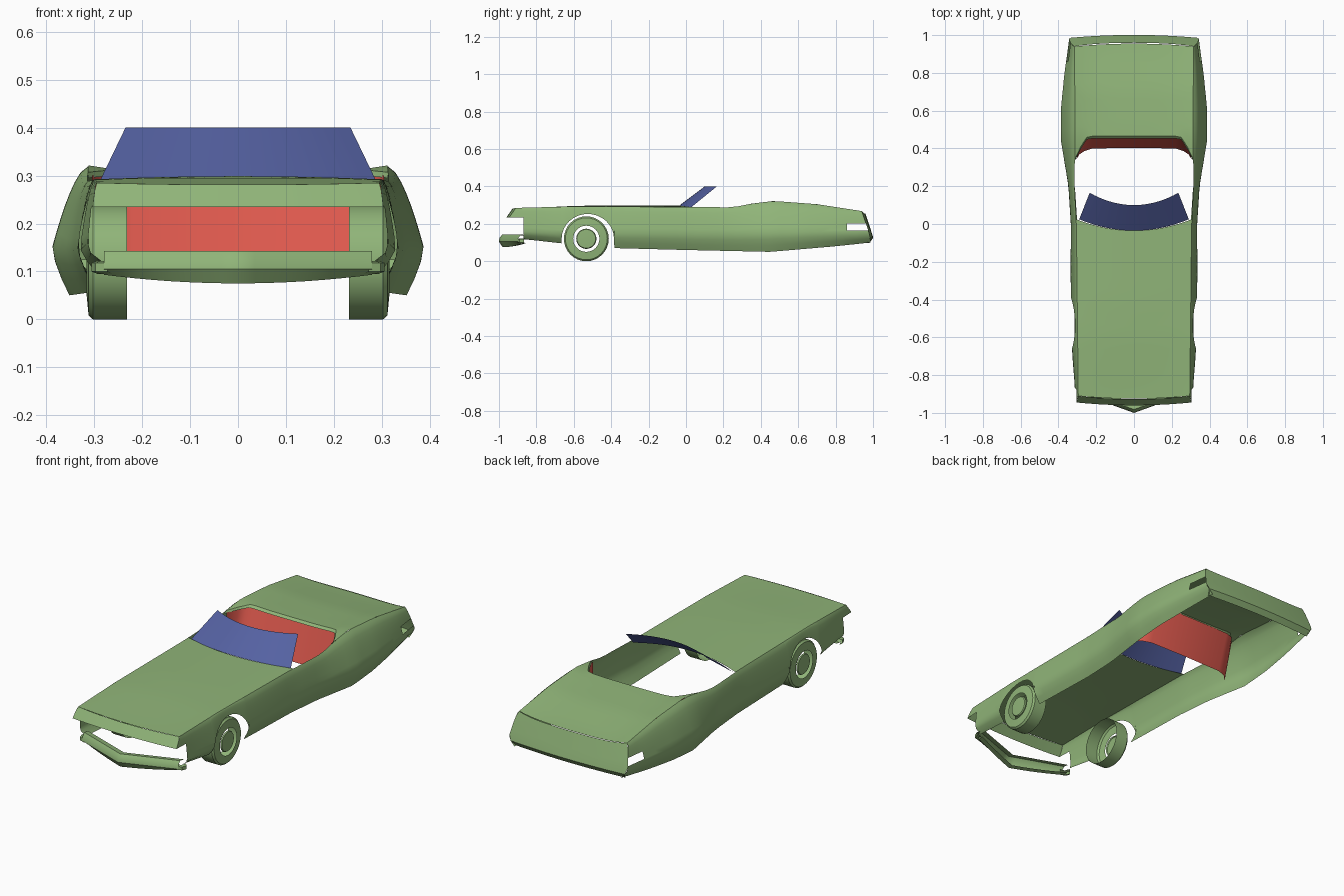
import bpy, bmesh, math

cube = bpy.data.objects.get("Cube")
if cube:
    bpy.data.objects.remove(cube, do_unlink=True)


def material(name, rgb):
    m = bpy.data.materials.new(name)
    m.use_nodes = True
    m.diffuse_color = (*rgb, 1)
    m.node_tree.nodes["Principled BSDF"].inputs["Base Color"].default_value = (*rgb, 1)
    return m


GREEN = material("green paint", (0.28, 0.46, 0.19))
RED = material("red trim", (0.73, 0.10, 0.075))
BLUE = material("blue glass", (0.09, 0.12, 0.36))


def clamp(v):
    return max(0.0, min(1.0, v))


def lerp(a, b, t):
    return a + (b - a) * t


def steps(a, b, n):
    return [lerp(a, b, i / n) for i in range(n + 1)]


def along(points, y):
    """Value of a profile given as (position, value) pairs."""
    for (a, va), (b, vb) in zip(points, points[1:]):
        if y <= b:
            return lerp(va, vb, clamp((y - a) / (b - a)))
    return points[-1][1]


def add_grid(bm, rows):
    grid = [[bm.verts.new(p) for p in row] for row in rows]
    for r, s in zip(grid, grid[1:]):
        for i in range(len(r) - 1):
            bm.faces.new((r[i], r[i + 1], s[i + 1], s[i]))


def finish(name, bm, mat, mirror=True):
    if mirror:
        copy = bmesh.ops.duplicate(bm, geom=bm.verts[:] + bm.edges[:] + bm.faces[:])["geom"]
        for v in copy:
            if isinstance(v, bmesh.types.BMVert):
                v.co.x *= -1
        bmesh.ops.reverse_faces(bm, faces=[f for f in copy if isinstance(f, bmesh.types.BMFace)])
    bmesh.ops.remove_doubles(bm, verts=bm.verts[:], dist=0.0005)
    bmesh.ops.recalc_face_normals(bm, faces=bm.faces[:])
    mesh = bpy.data.meshes.new(name)
    bm.to_mesh(mesh)
    bm.free()
    mesh.materials.append(mat)
    ob = bpy.data.objects.new(name, mesh)
    bpy.context.collection.objects.link(ob)
    bpy.ops.object.select_all(action="DESELECT")
    ob.select_set(True)
    bpy.context.view_layer.objects.active = ob
    bpy.ops.object.shade_smooth_by_angle(angle=math.radians(40))
    return ob


def cut_opening(bm, y0, y1, z0, z1):
    """Remove the skin inside a box that spans the whole width."""
    for co, no in (((0, y0, 0), (0, 1, 0)), ((0, y1, 0), (0, 1, 0)),
                   ((0, 0, z0), (0, 0, 1)), ((0, 0, z1), (0, 0, 1))):
        faces = [f for f in bm.faces if y0 - 0.1 < f.calc_center_median().y < y1 + 0.1]
        geom = set(faces)
        for f in faces:
            geom.update(f.edges)
            geom.update(f.verts)
        bmesh.ops.bisect_plane(bm, geom=list(geom), plane_co=co, plane_no=no)
    gone = []
    for f in bm.faces:
        c = f.calc_center_median()
        if y0 < c.y < y1 and z0 < c.z < z1:
            gone.append(f)
    bmesh.ops.delete(bm, geom=gone, context="FACES")


# Body profiles along the length
FRONT, REAR = -0.91, 0.94
AXLE_Y, AXLE_Z, ARCH = -0.525, 0.12, 0.14
CREST_Z = [(-0.91, 0.285), (-0.6, 0.293), (0, 0.29), (0.25, 0.288), (0.35, 0.308),
           (0.47, 0.322), (0.7, 0.305), (0.94, 0.268)]
CREST_X = [(-0.91, 0.295), (0, 0.305), (0.2, 0.315), (0.47, 0.312), (0.94, 0.315)]
BULGE_X = [(-0.91, 0.31), (-0.65, 0.33), (-0.55, 0.326), (-0.4, 0.335), (0, 0.335),
           (0.2, 0.348), (0.45, 0.388), (0.62, 0.388), (0.8, 0.37), (0.94, 0.345)]
SILL_Z = [(-0.88, 0.12), (-0.66, 0.095), (-0.38, 0.07), (0, 0.06), (0.45, 0.05),
          (0.8, 0.08), (0.94, 0.1)]
BULGE_Z = 0.15


def side_x(y, z):
    top, wide = along(CREST_X, y), along(BULGE_X, y)
    crest, sill = along(CREST_Z, y), along(SILL_Z, y)
    if z > BULGE_Z:
        return lerp(top, wide, clamp((crest - z) / (crest - BULGE_Z)) ** 0.6)
    return lerp(wide, wide - 0.035, clamp((BULGE_Z - z) / (BULGE_Z - sill)) ** 1.5)


def lean(y, z):
    """Rake of the nose and the tail."""
    drop = along(CREST_Z, y) - z
    y -= 0.035 * clamp((-0.82 - y) / 0.09) * clamp(drop / 0.05)
    return y + 0.046 * clamp((y - 0.8) / 0.14) * clamp(drop / 0.14)


def top_z(u, y):
    if y > 0.2:
        return along(CREST_Z, y) - 0.014 * (1 - u ** 4)
    return along(CREST_Z, y) + lerp(-0.004, 0.007, clamp((y + 0.9) / 0.5)) * (1 - u * u)


body = bmesh.new()
COLUMNS = steps(0, 1, 10)

# Flanks, with the lower edge following the wheel arch
stations = steps(FRONT, AXLE_Y - ARCH - 0.002, 6)
stations += [AXLE_Y - ARCH * math.cos(math.pi * i / 16) for i in range(17)]
stations += steps(AXLE_Y + ARCH + 0.002, REAR, 24)
rows = []
for y in stations:
    low = along(SILL_Z, y)
    if abs(y - AXLE_Y) <= ARCH:
        low = AXLE_Z + 0.95 * math.sqrt(max(0, ARCH ** 2 - (y - AXLE_Y) ** 2))
    high = along(CREST_Z, y)
    levels = [lerp(high, low, t ** 1.3) for t in steps(0, 1, 10)]
    rows.append([(side_x(y, z), lean(y, z), z) for z in levels])
add_grid(body, rows)
cut_opening(body, -1.1, -0.87, 0, 0.235)
cut_opening(body, 0.86, 1.1, 0.165, 0.203)

# Hood and rear deck, each with a curved edge at the cockpit
hood, deck = [], []
for u in COLUMNS:
    hood_ys = steps(FRONT - 0.015 * (1 - u * u), -0.035 + 0.06 * u * u, 14)
    rim = 0.465 - 0.12 * clamp((u - 0.78) / 0.22) ** 1.3
    deck_ys = steps(rim, REAR + 0.015 * (1 - u * u), 10)
    hood.append([(u * along(CREST_X, y), y, top_z(u, y)) for y in hood_ys])
    deck.append([(u * along(CREST_X, y), y, top_z(u, y)) for y in deck_ys])
add_grid(body, hood)
add_grid(body, deck)
# Rolled lip along the front of the deck
add_grid(body, [[r[0], (r[0][0], r[0][1] - 0.012, r[0][2] - 0.012)] for r in deck])

# Nose lip and tail panel
nose, tail = [], []
for u in COLUMNS:
    bow = 0.015 * (1 - u * u)
    nose.append([(u * side_x(FRONT, z), lean(FRONT, z) - bow, z)
                 for z in steps(top_z(u, FRONT), 0.235, 3)])
    panel = [(u * side_x(REAR, z), lean(REAR, z) + bow, z)
             for z in steps(top_z(u, REAR), 0.125, 5)]
    x, y, z = panel[-1]
    tail.append(panel + [(x * 0.97, y - 0.02, 0.098)])
add_grid(body, nose)
add_grid(body, tail)
finish("body_shell", body, GREEN)

# Front bumper: pointed bar with short wrapped ends
bumper = bmesh.new()
rows = []
for x in steps(0, 0.28, 8):
    y, low = -1 + 0.36 * x, 0.075 + 0.018 * (x / 0.28) ** 2
    rows.append([(x, y + 0.05, 0.138), (x, y + 0.018, 0.143), (x, y + 0.003, 0.125),
                 (x, y, 0.105), (x, y + 0.02, low), (x, y + 0.045, low + 0.004)])
add_grid(bumper, rows)
ends = [(0.272, -0.9), (0.298, -0.89), (0.306, -0.865)]
add_grid(bumper, [[(x - 0.012, y + 0.01, 0.122), (x, y, 0.118), (x, y, 0.1),
                   (x - 0.012, y + 0.01, 0.095)] for x, y in ends])
finish("front_bumper", bumper, GREEN)

# Windshield
glass = bmesh.new()
add_grid(glass, [[(lerp(0.29, 0.235, t) * u,
                   lerp(-0.035 + 0.06 * u * u, 0.1 + 0.065 * u * u, t),
                   lerp(0.298 - 0.012 * u * u, 0.4, t)) for t in steps(0, 1, 3)]
                 for u in COLUMNS])
finish("windshield", glass, BLUE)

# Cockpit rear wall with side wings
wall = bmesh.new()
path = [(0, 0.468), (0.22, 0.465), (0.265, 0.45), (0.29, 0.42), (0.305, 0.34)]
add_grid(wall, [[(x, y - 0.065 * t * clamp((y - 0.34) / 0.1), lerp(0.3, 0.11, t))
                 for t in steps(0, 1, 4)] for x, y in path])
finish("cockpit_rear_wall", wall, RED)


# Front wheels: hollow tyre and separate hub cap
def lathe(name, profile, side):
    bm = bmesh.new()
    rows = []
    for i in range(33):
        a = math.tau * i / 32
        rows.append([(side * x, AXLE_Y - 0.008 + r * math.cos(a), AXLE_Z + r * math.sin(a))
                     for x, r in profile])
    add_grid(bm, rows)
    bmesh.ops.dissolve_degenerate(bm, edges=bm.edges[:], dist=0.0001)
    finish(name, bm, GREEN, mirror=False)


for side, label in ((1, "left"), (-1, "right")):
    lathe("front_tyre_" + label, [(0.232, 0.12), (0.303, 0.12), (0.312, 0.112), (0.316, 0.07)], side)
    lathe("front_hub_" + label, [(0.308, 0.054), (0.314, 0.05), (0.316, 0.0)], side)
